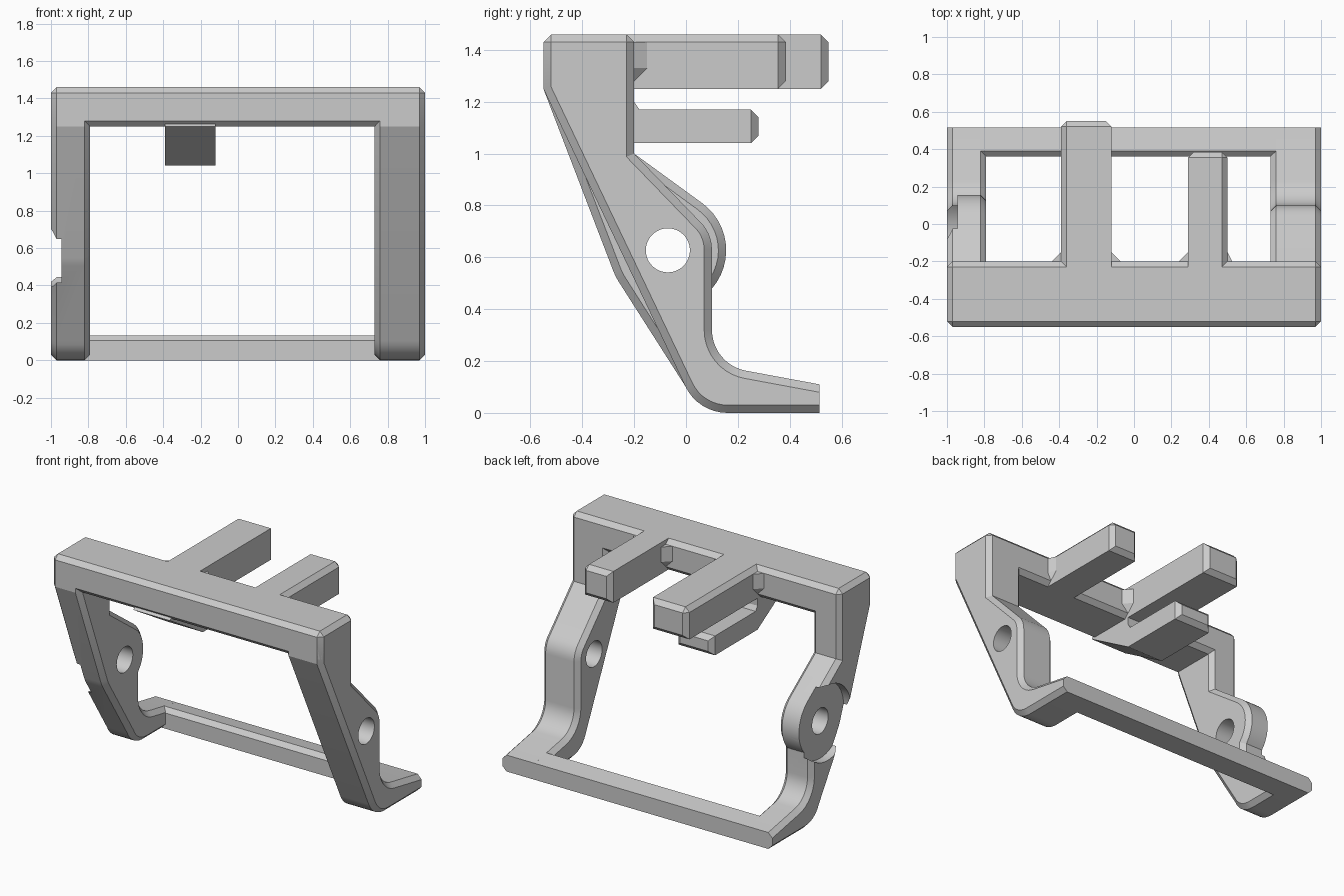
import bpy, bmesh
from math import cos, sin, radians, pi

if "Cube" in bpy.data.objects:
    bpy.data.objects.remove(bpy.data.objects["Cube"])

CH = 0.03                      # chamfer width
PIVOT = (-0.07, 0.627)         # hole centre (y, z)


def arc(cy, cz, r, a0, a1, n):
    return [(cy + r * cos(radians(a0 + (a1 - a0) * i / n)),
             cz + r * sin(radians(a0 + (a1 - a0) * i / n))) for i in range(n + 1)]


def prism(name, profile, x0, x1, pick=None):
    """Extrude a (y, z) profile along x; chamfer the edges chosen by pick."""
    bm = bmesh.new()
    face = bm.faces.new([bm.verts.new((x0, y, z)) for y, z in profile])
    ext = bmesh.ops.extrude_face_region(bm, geom=[face])
    for v in ext["geom"]:
        if isinstance(v, bmesh.types.BMVert):
            v.co.x = x1
    bmesh.ops.recalc_face_normals(bm, faces=bm.faces)
    bm.normal_update()
    if pick:
        bmesh.ops.bevel(bm, geom=[e for e in bm.edges if pick(e)], offset=CH,
                        segments=1, profile=0.5, affect='EDGES')
    mesh = bpy.data.meshes.new(name)
    bm.to_mesh(mesh)
    bm.free()
    obj = bpy.data.objects.new(name, mesh)
    bpy.context.collection.objects.link(obj)
    return obj


def rect(y0, y1, z0, z1):
    return [(y0, z0), (y1, z0), (y1, z1), (y0, z1)]


def at(e, axis, value):
    return all(abs(v.co[axis] - value) < 1e-4 for v in e.verts)


def leg_rim(e):
    cap = any(abs(f.normal.x) > 0.99 for f in e.link_faces)
    return cap and not at(e, 1, 0.515)


def activate(obj):
    bpy.ops.object.select_all(action='DESELECT')
    obj.select_set(True)
    bpy.context.view_layer.objects.active = obj


def drill(obj, r, x0, x1):
    """Cut a cylinder along x through the pivot."""
    bpy.ops.mesh.primitive_cylinder_add(
        vertices=48, radius=r, depth=x1 - x0,
        location=((x0 + x1) / 2, *PIVOT), rotation=(0, pi / 2, 0))
    cutter = bpy.context.object
    cutter.hide_render = True
    activate(obj)
    m = obj.modifiers.new("cut", 'BOOLEAN')
    m.operation, m.solver, m.object = 'DIFFERENCE', 'EXACT', cutter
    bpy.ops.object.modifier_apply(modifier=m.name)
    bpy.data.objects.remove(cutter)


# Side legs: shared top and foot, different middle
top = [(-0.2, 1.0), (-0.2, 1.43), (-0.23, 1.46), (-0.52, 1.46), (-0.55, 1.43), (-0.55, 1.25)]
foot = (arc(0.16, 0.18, 0.18, 205, 270, 8) + [(0.515, 0), (0.515, 0.11)]
        + arc(0.26, 0.32, 0.16, 260, 180, 10))
right_back = arc(-0.05, 0.63, 0.15, 0, 49, 6)
left_back = arc(*PIVOT, 0.225, -41, 54.4, 12)
left_front = arc(*PIVOT, 0.225, 201, 212, 2)

right_leg = prism("right_leg", top + foot + right_back, 0.73, 1.0, leg_rim)
left_leg = prism("left_leg", top + left_front + foot + left_back, -1.0, -0.79, leg_rim)
drill(right_leg, 0.085, 0.5, 1.2)
drill(left_leg, 0.085, -1.2, -0.5)
drill(left_leg, 0.25, -1.2, -0.945)      # round recess on the outside
for leg in (left_leg, right_leg):
    activate(leg)
    bpy.ops.object.shade_smooth_by_angle(angle=radians(20))

# Top and bottom cross bars
prism("top_bar", rect(-0.55, -0.2, 1.25, 1.46), -1, 1, lambda e: True)
prism("bottom_bar", [(0.36, 0), (0.515, 0), (0.515, 0.11), (0.39, 0.133), (0.36, 0.105)],
      -0.97, 0.97)

# Two upper prongs, with one chamfered top edge and a chamfered tip
for name, x0, x1, y1, side in (("long_prong", -0.39, -0.12, 0.55, -0.39),
                               ("short_prong", 0.29, 0.50, 0.385, 0.50)):
    prism(name, rect(-0.3, y1, 1.25, 1.46), x0, x1,
          lambda e: at(e, 1, y1) or (at(e, 2, 1.46) and at(e, 0, side)))

# Lower prong with sloped underside
prism("lower_prong", [(-0.55, 1.25), (-0.2, 1.04), (0.28, 1.04), (0.28, 1.17),
                      (-0.18, 1.17), (-0.2, 1.2), (-0.2, 1.29), (-0.5, 1.29)],
      -0.39, -0.12, lambda e: at(e, 1, 0.28))

# Small gussets where the prongs meet the bar
for x, d in ((-0.39, -0.05), (-0.12, 0.05), (0.29, -0.05), (0.50, 0.025)):
    g = prism("prong_gusset", [(-0.2, 1.28), (-0.15, 1.33), (-0.15, 1.43), (-0.2, 1.43)],
              x, x + d)
    for v in g.data.vertices:            # taper the outer end into the bar
        if abs(v.co.x - x - d) < 1e-4:
            v.co.y = -0.201 if v.co.y > -0.17 else -0.21
